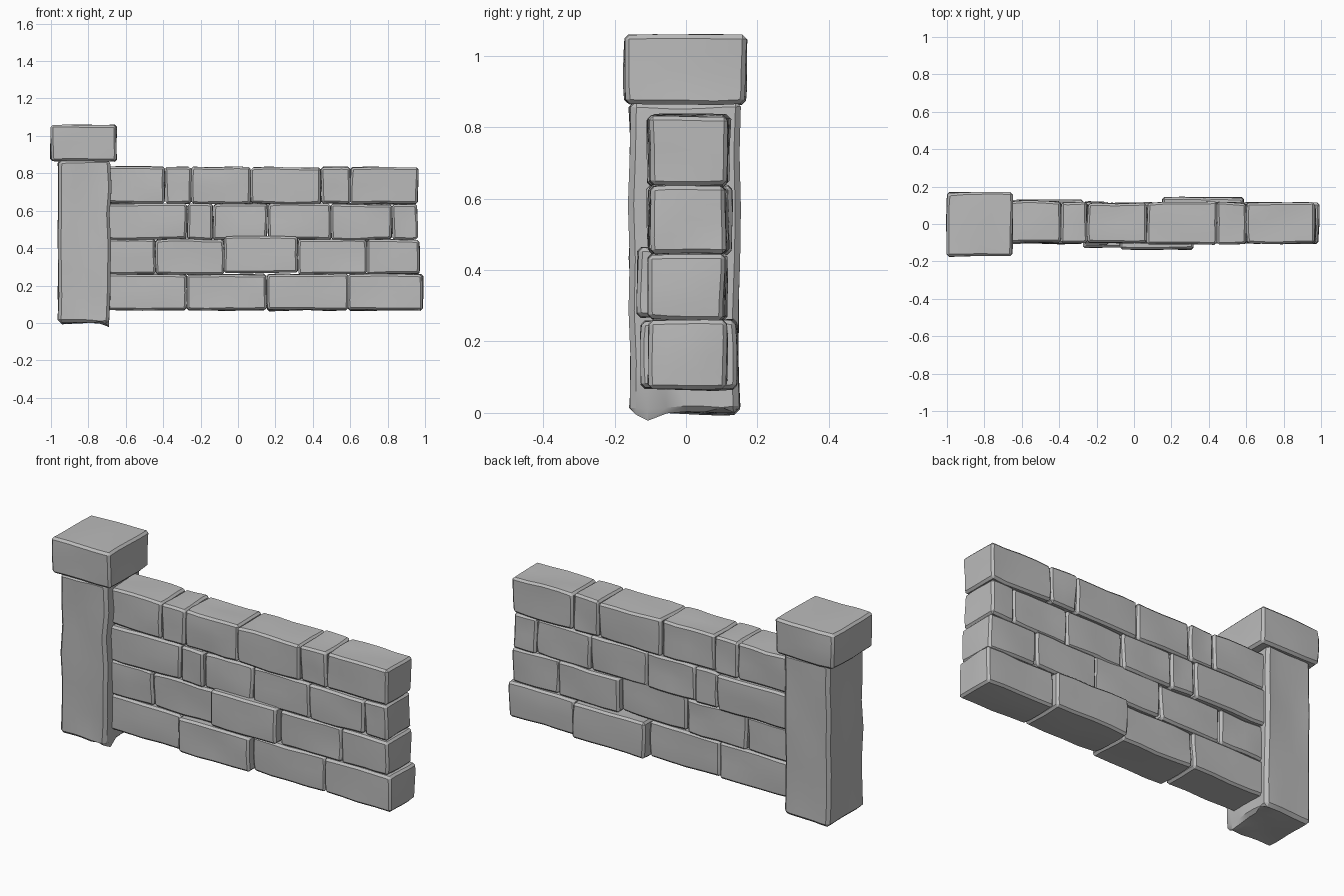
import bpy, bmesh, random
from mathutils import Vector, noise

random.seed(7)
cube = bpy.data.objects.get("Cube")
if cube:
    bpy.data.objects.remove(cube, do_unlink=True)

stone_grey = bpy.data.materials.new("stone grey")
stone_grey.use_nodes = True
colour = (0.5, 0.5, 0.5, 1)
stone_grey.diffuse_color = colour
stone_grey.node_tree.nodes["Principled BSDF"].inputs["Base Color"].default_value = colour


def stone(name, x, y, z, bevel=0.011, rough=0.008, cuts=3):
    """Rough hewn block filling the given x, y and z ranges."""
    low, high = (Vector(c) for c in zip(x, y, z))
    centre, size = (low + high) / 2, high - low
    bm = bmesh.new()
    bmesh.ops.create_cube(bm, size=1)
    bmesh.ops.subdivide_edges(bm, edges=bm.edges[:], cuts=cuts, use_grid_fill=True)
    rim = [e for e in bm.edges if e.calc_face_angle() > 1]
    shift = Vector([random.uniform(-50, 50) for _ in range(3)])

    # Gentle waves over the faces, then worn corners
    for v in bm.verts:
        ends = sum(abs(c) > 0.49 for c in v.co)
        p = Vector([a * b for a, b in zip(v.co, size)])
        worn = p * (1 - 0.025 * random.random()) if ends == 3 else p
        v.co = worn + noise.noise_vector(p * 6 + shift) * rough
    # Uneven chipped edges
    bmesh.ops.bevel(bm, geom=rim, offset=bevel, segments=1,
                    affect='EDGES', clamp_overlap=True)
    bmesh.ops.recalc_face_normals(bm, faces=bm.faces[:])
    mesh = bpy.data.meshes.new(name)
    bm.to_mesh(mesh)
    bm.free()
    mesh.materials.append(stone_grey)
    obj = bpy.data.objects.new(name, mesh)
    obj.location = centre
    bpy.context.collection.objects.link(obj)
    bpy.ops.object.select_all(action='DESELECT')
    obj.select_set(True)
    bpy.context.view_layer.objects.active = obj
    bpy.ops.object.shade_smooth_by_angle(angle=0.5)


# Pillar and its cap
stone("pillar", (-0.96, -0.685), (-0.157, 0.15), (0, 0.87), 0.016, 0.011, 5)
stone("pillar_cap", (-1, -0.65), (-0.172, 0.168), (0.865, 1.058), 0.012, 0.008)

# Wall courses: height range, then the joints between stones
courses = [
    ((0.068, 0.26), (-0.74, -0.275, 0.155, 0.588, 0.99)),
    ((0.26, 0.447), (-0.74, -0.44, -0.075, 0.322, 0.688, 0.972)),
    ((0.445, 0.637), (-0.74, -0.272, -0.133, 0.158, 0.498, 0.823, 0.962)),
    ((0.637, 0.832), (-0.74, -0.39, -0.25, 0.068, 0.443, 0.6, 0.963)),
]
# Stones that stand proud of the wall: (course, stone) -> front, back, raise
proud = {
    (0, 1): (-0.126, 0.1, 0),
    (0, 2): (-0.1, 0.143, 0),
    (1, 2): (-0.136, 0.1, 0.016),
    (2, 0): (-0.105, 0.128, 0),
    (3, 0): (-0.1, 0.122, 0.004),
}
for row, (height, joints) in enumerate(courses):
    for i, (left, right) in enumerate(zip(joints, joints[1:])):
        front, back, lift = proud.get((row, i), (
            random.uniform(-0.108, -0.098), random.uniform(0.105, 0.118), 0))
        bottom, top = height
        stone(f"wall_stone_{row + 1}_{i + 1}", (left + 0.001, right - 0.001),
              (front, back), (bottom + lift / 2, top + lift))
